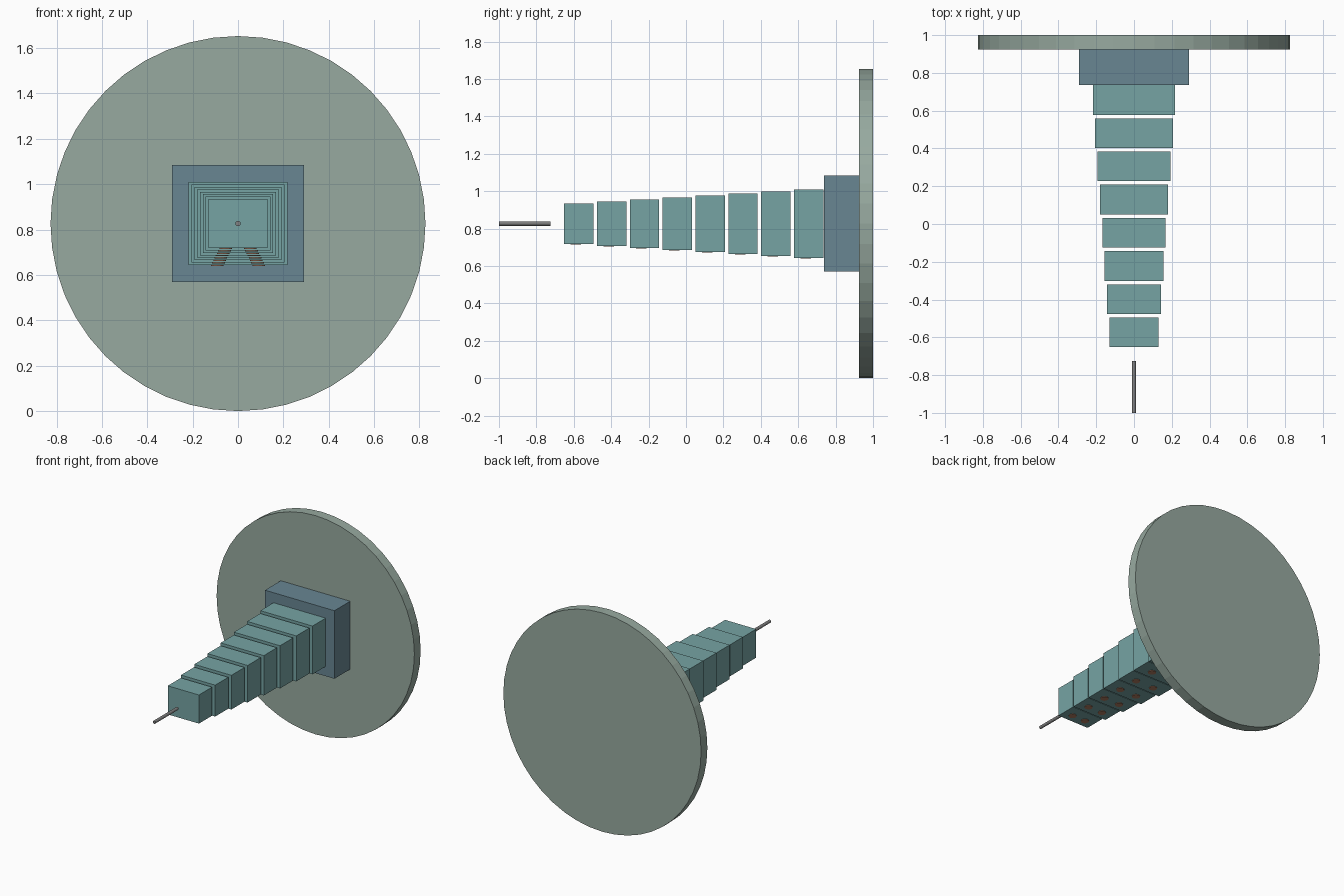
import bpy, math

if "Cube" in bpy.data.objects:
    bpy.data.objects.remove(bpy.data.objects["Cube"])

ZC = 0.8265  # height of the common axis


def material(name, rgb):
    m = bpy.data.materials.new(name)
    m.diffuse_color = (*rgb, 1)
    m.use_nodes = True
    m.node_tree.nodes["Principled BSDF"].inputs["Base Color"].default_value = m.diffuse_color
    return m


SAGE = material("sage", (0.31, 0.40, 0.35))
SLATE = material("slate_blue", (0.14, 0.24, 0.29))
TEAL = material("teal", (0.18, 0.37, 0.37))
STEEL = material("steel", (0.22, 0.22, 0.22))
COPPER = material("copper", (0.42, 0.20, 0.12))


def box(name, hx, y0, y1, hz, mat):
    bpy.ops.mesh.primitive_cube_add(size=1, location=(0, (y0 + y1) / 2, ZC))
    o = bpy.context.object
    o.name = name
    o.scale = (2 * hx, y1 - y0, 2 * hz)
    bpy.ops.object.transform_apply(location=False, rotation=False, scale=True)
    o.data.materials.append(mat)
    return o


def cylinder(name, r, depth, loc, sides, mat, along_y=False):
    rot = (math.pi / 2, 0, 0) if along_y else (0, 0, 0)
    bpy.ops.mesh.primitive_cylinder_add(vertices=sides, radius=r, depth=depth,
                                        location=loc, rotation=rot)
    o = bpy.context.object
    o.name = name
    o.data.materials.append(mat)
    return o


# large round back plate and its mounting block
cylinder("back_disc", 0.8265, 0.075, (0, 0.9625, ZC), 48, SAGE, True)
box("mount_block", 0.29, 0.737, 0.925, 0.257, SLATE)

# eight shrinking body segments, each with two round pads underneath
for i in range(8):
    t = i / 7
    y0 = -0.652 + 0.1757 * i
    hx = 0.13 + 0.088 * t
    hz = 0.108 + 0.0745 * t
    box(f"segment_{i + 1}", hx, y0, y0 + 0.157, hz, TEAL)
    for side, s in (("left", -1), ("right", 1)):
        cylinder(f"pad_{side}_{i + 1}", 0.028, 0.012,
                 (s * hx * 0.42, y0 + 0.0625, ZC - hz + 0.002), 12, COPPER)

# thin rod at the tip
cylinder("tip_rod", 0.0115, 0.275, (0, -0.8625, ZC), 12, STEEL, True)
